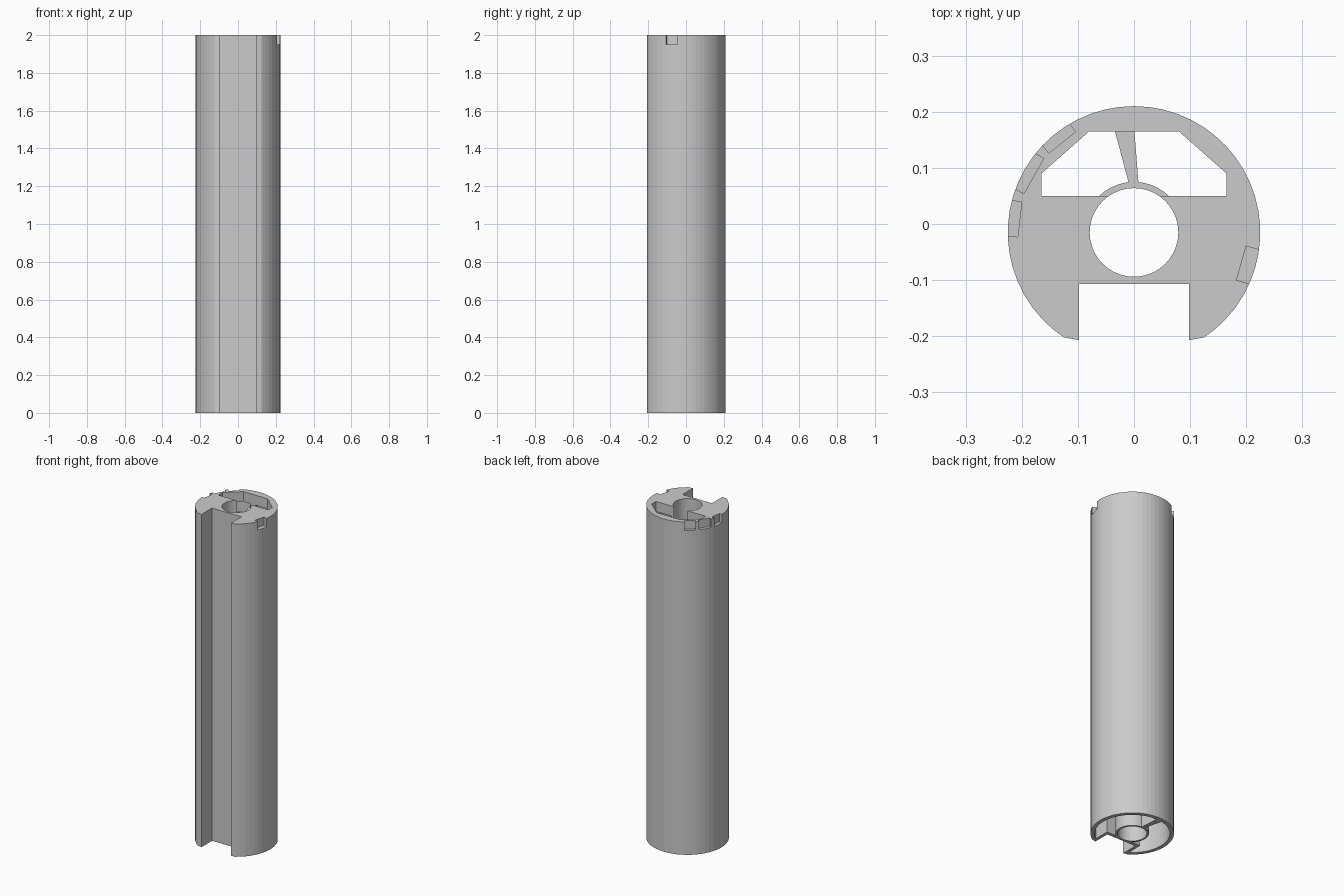
import bpy
import bmesh
from math import sin, cos, atan2, sqrt, radians, pi
from mathutils import Matrix, Vector

cube = bpy.data.objects.get("Cube")
if cube:
    bpy.data.objects.remove(cube, do_unlink=True)

HEIGHT = 2.0
CAP_UNDERSIDE = 1.94
AXIS_Y = -0.015          # centre of the round body and bore

grey = bpy.data.materials.new("plain grey")
grey.use_nodes = True
grey.diffuse_color = (0.6, 0.6, 0.6, 1)
grey.node_tree.nodes["Principled BSDF"].inputs["Base Color"].default_value = (0.6, 0.6, 0.6, 1)


def prism(name, outline, z0, z1):
    """Extrude a flat outline between two heights."""
    bm = bmesh.new()
    face = bm.faces.new([bm.verts.new((x, y, z0)) for x, y in outline])
    top = bmesh.ops.extrude_face_region(bm, geom=[face])
    verts = [v for v in top["geom"] if isinstance(v, bmesh.types.BMVert)]
    bmesh.ops.translate(bm, verts=verts, vec=(0, 0, z1 - z0))
    bmesh.ops.recalc_face_normals(bm, faces=bm.faces)
    mesh = bpy.data.meshes.new(name)
    bm.to_mesh(mesh)
    bm.free()
    mesh.materials.append(grey)
    obj = bpy.data.objects.new(name, mesh)
    bpy.context.collection.objects.link(obj)
    return obj


def circle(radius, count):
    return [(radius * cos(2 * pi * i / count), AXIS_Y + radius * sin(2 * pi * i / count))
            for i in range(count)]


def slotted_circle(radius, end_x, slot_x, lip_y, slot_y, count=44):
    """Round outline with a rectangular slot open to the front."""
    start = atan2(-sqrt(radius ** 2 - end_x ** 2), end_x)
    sweep = pi - 2 * start
    arc = [(radius * cos(start + sweep * i / count),
            AXIS_Y + radius * sin(start + sweep * i / count)) for i in range(count + 1)]
    return arc + [(-slot_x, lip_y), (-slot_x, slot_y), (slot_x, slot_y), (slot_x, lip_y)]


def combine(body, tool, operation):
    """Apply a boolean and discard its helper."""
    tool.hide_render = True
    mod = body.modifiers.new("combine", "BOOLEAN")
    mod.operation = operation
    mod.solver = "EXACT"
    mod.object = tool
    bpy.context.view_layer.update()
    graph = bpy.context.evaluated_depsgraph_get()
    mesh = bpy.data.meshes.new_from_object(body.evaluated_get(graph))
    body.modifiers.clear()
    body.data = mesh
    bpy.data.objects.remove(tool, do_unlink=True)


# Outer shell with front channel, hollow from below
body = prism("slotted_tube_body", slotted_circle(0.225, 0.125, 0.098, -0.207, -0.107), 0, HEIGHT)
cavity = prism("cavity", slotted_circle(0.203, 0.122, 0.116, -0.18, -0.088), -0.1, CAP_UNDERSIDE)
combine(body, cavity, "DIFFERENCE")

# Inner tube and tapered rib behind it
combine(body, prism("inner_tube", circle(0.09, 40), 0, 1.95), "UNION")
rib = [(-0.006, 0.06), (0.009, 0.06), (-0.002, 0.2), (-0.043, 0.2)]
combine(body, prism("rib", rib, 0, 1.95), "UNION")

# Bore and cap window
combine(body, prism("bore", circle(0.079, 40), -0.1, 2.1), "DIFFERENCE")
half = [(0.165, 0.05), (0.165, 0.09), (0.08, 0.165)]
window = half + [(-x, y) for x, y in reversed(half)]
combine(body, prism("window", window, 1.93, 2.1), "DIFFERENCE")

# Rim notches: direction, width, distance of the inner face
for angle, width, inner in [(-16, 0.063, 0.199), (128.6, 0.061, 0.205),
                            (150.6, 0.072, 0.205), (173.5, 0.063, 0.205)]:
    turn = Matrix.Rotation(radians(angle), 2)
    corners = [(inner, -width / 2), (0.26, -width / 2), (0.26, width / 2), (inner, width / 2)]
    outline = [tuple(turn @ Vector(c) + Vector((0, AXIS_Y))) for c in corners]
    combine(body, prism("notch", outline, 1.95, 2.1), "DIFFERENCE")

# Flat facets
for poly in body.data.polygons:
    poly.use_smooth = False
    poly.material_index = 0
